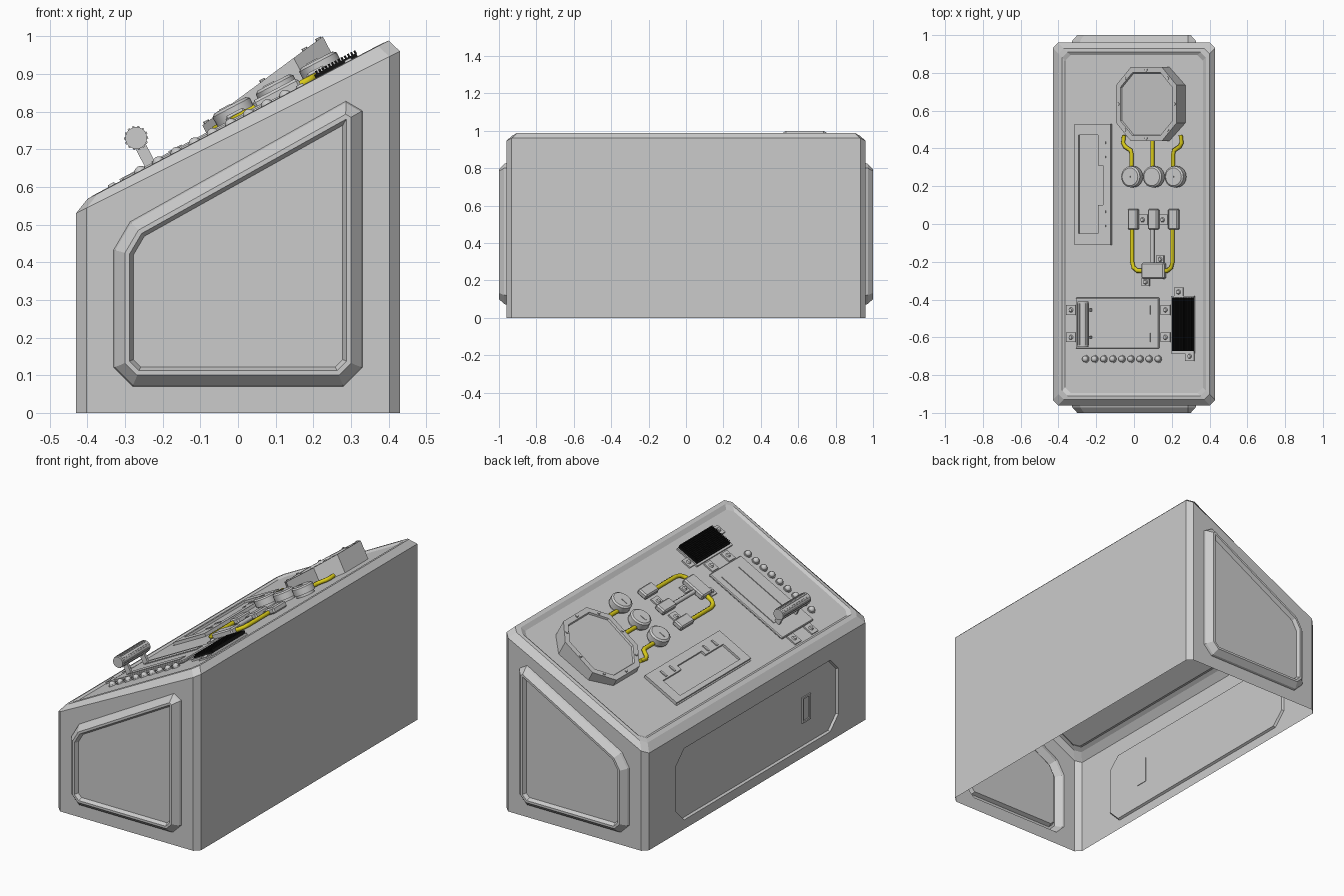
import bpy, bmesh, math
from mathutils import Matrix, Vector

if "Cube" in bpy.data.objects:
    bpy.data.objects.remove(bpy.data.objects["Cube"])


def material(name, rgb):
    m = bpy.data.materials.new(name)
    m.use_nodes = True
    m.diffuse_color = (*rgb, 1)
    m.node_tree.nodes["Principled BSDF"].inputs["Base Color"].default_value = (*rgb, 1)
    return m


GREY = material("casing grey", (0.6, 0.6, 0.6))
YELLOW = material("cable yellow", (0.7, 0.6, 0.01))
BLACK = material("grille black", (0.006, 0.006, 0.006))

# Frame of the sloping control panel: local x runs uphill, local z is its normal
SLOPE = 0.526
ANGLE = math.atan(SLOPE)
COS, SIN = math.cos(ANGLE), math.sin(ANGLE)
PANEL = Matrix.Translation((0, 0, 0.768)) @ Matrix.Rotation(-ANGLE, 4, 'Y')


def uphill(x, n=0):
    """Plan position x of a point n above the panel, as a distance along the slope."""
    return (x + n * SIN) / COS


def finish(name, bm, mat=GREY, matrix=PANEL, smooth=False, bevel=0):
    me = bpy.data.meshes.new(name)
    bm.to_mesh(me)
    bm.free()
    me.materials.append(mat)
    ob = bpy.data.objects.new(name, me)
    bpy.context.collection.objects.link(ob)
    ob.matrix_world = matrix
    if bevel:
        mod = ob.modifiers.new("edge", 'BEVEL')
        mod.width, mod.segments = bevel, 1
    if smooth:
        bpy.ops.object.select_all(action='DESELECT')
        ob.select_set(True)
        bpy.context.view_layer.objects.active = ob
        bpy.ops.object.shade_smooth_by_angle(angle=math.radians(35))
    return ob


def add_box(bm, x0, x1, y0, y1, n0, n1):
    u0, u1 = uphill(x0, n1), uphill(x1, n1)
    mat = Matrix.Translation(((u0 + u1) / 2, (y0 + y1) / 2, (n0 + n1) / 2))
    mat = mat @ Matrix.Diagonal((u1 - u0, y1 - y0, n1 - n0, 1))
    bmesh.ops.create_cube(bm, size=1, matrix=mat)


def add_disc(bm, u, y, n, r, h, top=None, sides=12):
    bmesh.ops.create_cone(bm, cap_ends=True, segments=sides, radius1=r,
                          radius2=r if top is None else top, depth=h,
                          matrix=Matrix.Translation((u, y, n + h / 2)))


def boxes(name, items, mat=GREY, bevel=0):
    bm = bmesh.new()
    for b in items:
        add_box(bm, *b)
    return finish(name, bm, mat, bevel=bevel)


def screwed_tabs(name, spots, size=0.022):
    bm = bmesh.new()
    for x, y in spots:
        add_box(bm, x - size, x + size, y - size, y + size, 0, 0.008)
        add_disc(bm, uphill(x, 0.01), y, 0.008, 0.013, 0.008, 0.009)
    finish(name, bm)


def chamfered(quad, c):
    """Cut the corners of a quad, giving two points per corner."""
    out = []
    for i, p in enumerate(quad):
        for q in (quad[i - 1], quad[(i + 1) % 4]):
            out.append(p + (q - p).normalized() * c)
    return out


def inset(bm, face, steps):
    for thick, depth in steps:
        bm.normal_update()
        bmesh.ops.inset_individual(bm, faces=[face], thickness=thick, depth=depth,
                                   use_even_offset=True)


def relief(bm, wall, quad, c, steps):
    """Replace a wall by a border round a chamfered panel, then step that panel."""
    corners = list(wall.verts)
    quad = [Vector(q) for q in quad]
    inner = [min(quad, key=lambda q: (q - v.co).length) for v in corners]
    o = [bm.verts.new(p) for p in chamfered(inner, c)]
    bm.faces.remove(wall)
    for i, v in enumerate(corners):
        nxt = corners[(i + 1) % 4]
        bm.faces.new((v, o[2 * i + 1], o[2 * i]))
        bm.faces.new((v, nxt, o[(2 * i + 2) % 8], o[2 * i + 1]))
    inset(bm, bm.faces.new(o), steps)


# Casing: open shell of stacked rings with a rim and a sunken sloping top
bm = bmesh.new()
rings = []
for margin, base, rise in ((0, 0, 0), (0, 0.745, 0.5), (0.03, 0.778, SLOPE),
                           (0.05, 0.78, SLOPE), (0.066, 0.768, SLOPE)):
    hx, hy = 0.43 - margin, 0.96 - margin
    quad = [Vector((sx * hx, sy * hy, 0)) for sx, sy in ((-1, -1), (1, -1), (1, 1), (-1, 1))]
    rings.append([bm.verts.new((p.x, p.y, base + rise * p.x)) for p in chamfered(quad, 0.028)])
walls = []
for a, b in zip(rings, rings[1:]):
    for i in range(8):
        j = (i + 1) % 8
        f = bm.faces.new((a[i], a[j], b[j], b[i]))
        if a is rings[0]:
            walls.append(f)
bm.faces.new(rings[-1])
bm.normal_update()
for wall in walls:
    y = wall.calc_center_median().y
    if wall.normal.y ** 2 > 0.98:
        end = [(-0.33, y, 0.07), (0.33, y, 0.07), (0.33, y, 0.852), (-0.33, y, 0.483)]
        relief(bm, wall, end, 0.05, ((0.004, 0.012), (0.026, 0.028), (0.012, 0), (0.01, -0.02)))
    elif wall.normal.x < -0.98:
        door = [(-0.43, sy * 0.7, z) for sy in (-1, 1) for z in (0.05, 0.44)]
        relief(bm, wall, door, 0.07, ((0.006, -0.012),))
finish("casing", bm, matrix=Matrix())

# Door latch
bm = bmesh.new()
bmesh.ops.create_cube(bm, size=1, matrix=Matrix.Translation((-0.42, -0.435, 0.25))
                      @ Matrix.Diagonal((0.01, 0.07, 0.14, 1)))
out = min(bm.faces, key=lambda f: f.calc_center_median().x)
inset(bm, out, ((0.01, 0), (0.003, -0.004)))
finish("door_latch", bm, matrix=Matrix())

# Wedge-shaped octagonal gauge
bm = bmesh.new()
U0, U1, Y0, Y1 = -0.086, 0.307, 0.44, 0.83
quad = [Vector(p) for p in ((U0, Y0, 0), (U1, Y0, 0), (U1, Y1, 0), (U0, Y1, 0))]


def gauge_height(u):
    return 0.04 + 0.06 * (u - U0) / (U1 - U0)


octo = chamfered(quad, 0.095)
low = [bm.verts.new(p) for p in octo]
high = [bm.verts.new((p.x, p.y, gauge_height(p.x))) for p in octo]
for i in range(8):
    j = (i + 1) % 8
    bm.faces.new((low[i], low[j], high[j], high[i]))
inset(bm, bm.faces.new(high), ((0.028, 0), (0.004, -0.01)))
centre = Vector(((U0 + U1) / 2, (Y0 + Y1) / 2, 0))
for i in range(8):
    p = centre + ((octo[i - 1] + octo[i]) / 2 - centre) * 0.93
    add_disc(bm, p.x, p.y, gauge_height(p.x) - 0.002, 0.008, 0.007, sides=8)
finish("gauge", bm)

# Row of turning knobs with pointers
for name, x in (("left", -0.02), ("middle", 0.095), ("right", 0.21)):
    bm = bmesh.new()
    u = uphill(x, 0.05)
    add_disc(bm, u, 0.25, 0, 0.048, 0.012, sides=20)
    add_disc(bm, u, 0.25, 0.012, 0.056, 0.034, sides=20)
    add_disc(bm, u, 0.25, 0.046, 0.056, 0.007, 0.047, sides=20)
    add_box(bm, x - 0.03, x, 0.246, 0.254, 0.05, 0.056)
    finish(name + "_knob", bm, smooth=True)


# Cables as bevelled paths
def cable(name, points, mat=YELLOW, r=0.012, n=0.014):
    cu = bpy.data.curves.new(name, 'CURVE')
    cu.dimensions = '3D'
    cu.bevel_depth, cu.bevel_resolution, cu.use_fill_caps = r, 1, True
    sp = cu.splines.new('POLY')
    sp.points.add(len(points) - 1)
    for p, (x, y) in zip(sp.points, points):
        p.co = (uphill(x, n), y, n, 1)
    cu.materials.append(mat)
    ob = bpy.data.objects.new(name, cu)
    bpy.context.collection.objects.link(ob)
    ob.matrix_world = PANEL
    bpy.ops.object.select_all(action='DESELECT')
    ob.select_set(True)
    bpy.context.view_layer.objects.active = ob
    bpy.ops.object.convert(target='MESH')


MID = 0.097
for name, s in (("left", -1), ("right", 1)):
    bend = ((0.15, 0.47), (0.155, 0.43), (0.145, 0.41), (0.115, 0.39), (0.11, 0.37), (0.11, 0.28))
    cable(name + "_gauge_cable", [(MID + s * dx, y) for dx, y in bend])
    loop = ((0.107, -0.01), (0.107, -0.2), (0.1, -0.23), (0.08, -0.247), (0.04, -0.25))
    cable(name + "_terminal_cable", [(MID + s * dx, y) for dx, y in loop])
cable("middle_gauge_cable", [(MID, 0.46), (MID, 0.28)])
cable("middle_terminal_cable", [(MID, 0), (MID, -0.22)], GREY)

# Terminals and junction box
boxes("terminals", [(x - 0.026, x + 0.026, -0.03, 0.08, 0, 0.032)
                    for x in (MID - 0.107, MID, MID + 0.107)], bevel=0.007)
screwed_tabs("terminal_tabs", [(MID - 0.053, 0.022), (MID + 0.053, 0.022)], 0.027)
boxes("junction_box", [(0.037, 0.157, -0.29, -0.205, 0, 0.035)], bevel=0.007)
screwed_tabs("junction_tabs", [(0.137, -0.187), (0.06, -0.307)], 0.02)

# Card slot with a stepped opening
boxes("card_slot", [(-0.315, -0.125, -0.11, 0.53, 0, 0.004),
                    (-0.315, -0.293, -0.11, 0.53, 0, 0.016),
                    (-0.293, -0.125, -0.11, -0.05, 0, 0.016),
                    (-0.293, -0.125, 0.47, 0.53, 0, 0.016),
                    (-0.19, -0.125, -0.05, 0.1, 0, 0.016),
                    (-0.19, -0.125, 0.31, 0.47, 0, 0.016),
                    (-0.165, -0.125, 0.1, 0.31, 0, 0.016)])
boxes("card_slot_ribs", [(-0.185, -0.15, y - 0.006, y + 0.006, 0.016, 0.021)
                         for y in (-0.01, 0.065, 0.355, 0.43)])

# Lever: bed, two tracks, arms and a ribbed grip
boxes("lever_bed", [(-0.31, 0.13, -0.66, -0.39, 0, 0.014)], bevel=0.004)
TRACKS = (-0.6, -0.455)
boxes("lever_tracks", [(-0.23, 0.085, y - 0.024, y + 0.024, 0.014, 0.018) for y in TRACKS])
screwed_tabs("lever_tabs", [(x, y) for x in (-0.335, 0.165) for y in TRACKS], 0.026)
GRIP_U, GRIP_N = -0.257, 0.092
bm = bmesh.new()
for y in TRACKS:
    bmesh.ops.create_cube(bm, size=1, matrix=Matrix.Translation((GRIP_U, y, 0.05))
                          @ Matrix.Diagonal((0.03, 0.014, 0.08, 1)))
finish("lever_arms", bm)
bm = bmesh.new()
turn = Matrix.Translation((GRIP_U, -0.53, GRIP_N)) @ Matrix.Rotation(math.pi / 2, 4, 'X')
bmesh.ops.create_cone(bm, cap_ends=True, segments=32, radius1=0.029, radius2=0.029,
                      depth=0.24, matrix=turn)
for i in range(14):
    rib = turn @ Matrix.Rotation(math.tau * i / 14, 4, 'Z') @ Matrix.Translation((0.029, 0, 0))
    bmesh.ops.create_cube(bm, size=1, matrix=rib @ Matrix.Diagonal((0.006, 0.006, 0.22, 1)))
finish("lever_grip", bm)

# Row of small lamps
bm = bmesh.new()
for i in range(9):
    u = uphill(-0.26 + 0.048 * i, 0.01)
    add_disc(bm, u, -0.715, 0, 0.021, 0.006)
    bmesh.ops.create_uvsphere(bm, u_segments=12, v_segments=8, radius=0.017,
                              matrix=Matrix.Translation((u, -0.715, 0.006)))
finish("lamp_row", bm, smooth=True)

# Black finned grille on its mount
boxes("grille_mount", [(0.197, 0.318, -0.685, -0.38, 0, 0.01)])
screwed_tabs("grille_tabs", [(0.235, -0.36), (0.293, -0.7)], 0.024)
fins = [(0.204 + 0.0085 * i, 0.209 + 0.0085 * i, -0.67, -0.39, 0.018, 0.028) for i in range(13)]
boxes("grille", [(0.202, 0.313, -0.672, -0.388, 0.01, 0.02)] + fins, BLACK)
